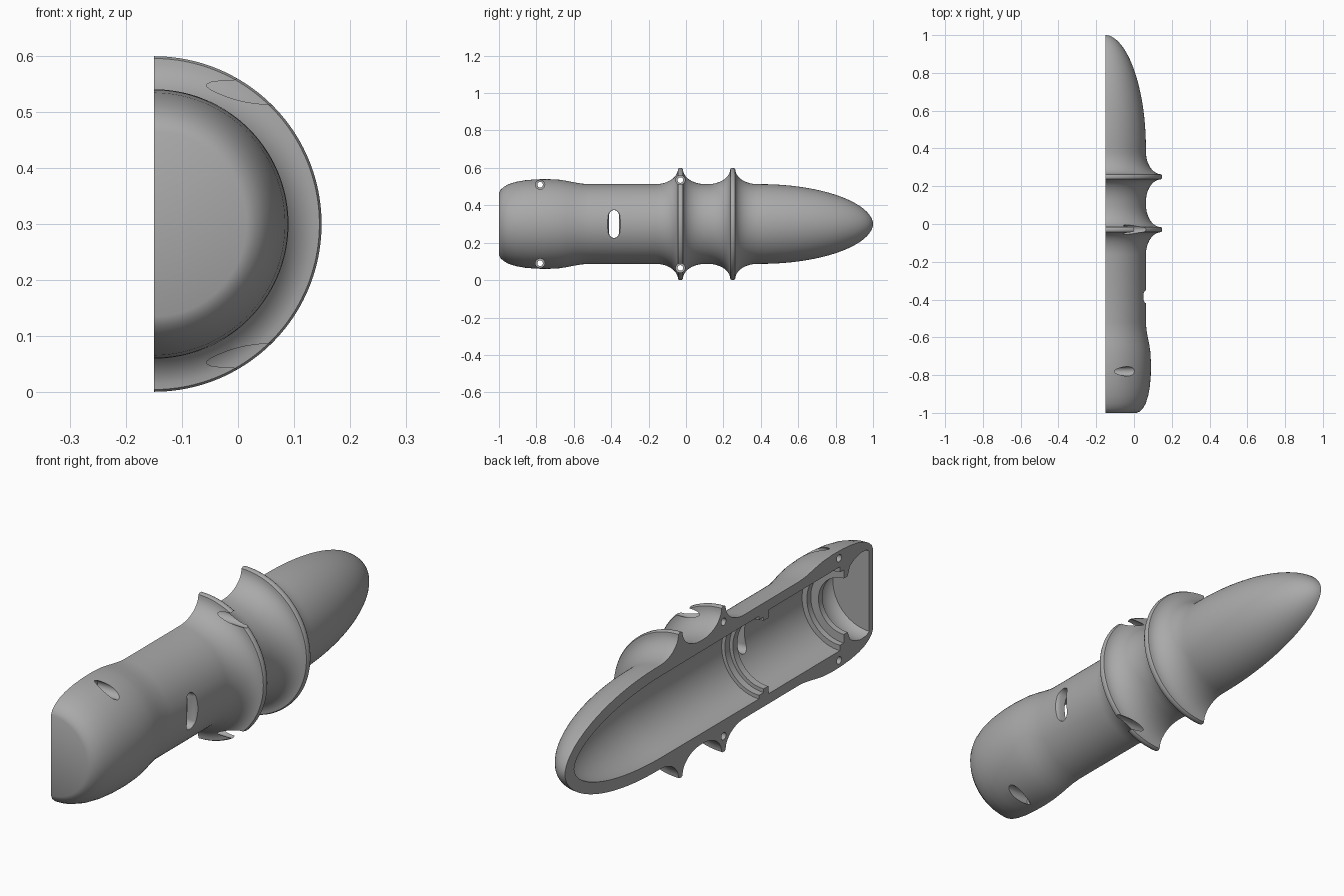
import bpy, bmesh, math
from mathutils import Matrix

default = bpy.data.objects.get("Cube")
if default:
    bpy.data.objects.remove(default, do_unlink=True)

AX, AZ = -0.15, 0.30      # long axis of the shell
TUBE, RIM = 0.213, 0.30   # plain tube and flange radii
SEGMENTS = 80

grey = bpy.data.materials.new("plain grey")
grey.use_nodes = True
grey.diffuse_color = (0.4, 0.4, 0.4, 1)
grey.node_tree.nodes["Principled BSDF"].inputs["Base Color"].default_value = (0.4, 0.4, 0.4, 1)


def make_object(name, bm):
    bmesh.ops.recalc_face_normals(bm, faces=bm.faces)
    mesh = bpy.data.meshes.new(name)
    bm.to_mesh(mesh)
    bm.free()
    mesh.materials.append(grey)
    obj = bpy.data.objects.new(name, mesh)
    bpy.context.collection.objects.link(obj)
    return obj


def half_revolve(name, profile):
    """Turn a closed (y, radius) profile half way round the axis and cap the cut."""
    bm = bmesh.new()
    rows = []
    for y, r in profile:
        if r == 0:
            rows.append([bm.verts.new((AX, y, AZ))] * (SEGMENTS + 1))
        else:
            turns = [math.pi * i / SEGMENTS for i in range(SEGMENTS + 1)]
            rows.append([bm.verts.new((AX + r * math.sin(a), y, AZ + r * math.cos(a))) for a in turns])
    for one, two in zip(rows, rows[1:]):
        if one[0] is one[1] and two[0] is two[1]:
            continue
        for i in range(SEGMENTS):
            corners = list(dict.fromkeys((one[i], one[i + 1], two[i + 1], two[i])))
            bm.faces.new(corners)
    for end in (0, SEGMENTS):
        bm.faces.new([row[end] for row in rows])
    return make_object(name, bm)


def flare(peak, side, reach=0.12, steps=12):
    """Concave sweep from a flange rim down to the tube."""
    out = []
    for i in range(steps + 1):
        t = 1 - math.cos(math.pi / 2 * i / steps)
        drop = math.sqrt(max(0, 1 - (1 - t) ** 2))
        out.append((peak + side * (0.013 + t * reach), RIM - 0.005 - (RIM - 0.005 - TUBE) * drop))
    return out


def nose(start, tip, radius, power, steps=28):
    out = []
    for i in range(steps):
        t = math.sin(math.pi / 2 * i / steps)
        out.append((start + (tip - start) * t, radius * (1 - t * t) ** power))
    return out + [(tip, 0)]


# Outside: rounded base, waist, two flanges, tapered nose
outer = [(-1, 0), (-1, 0.165), (-0.992, 0.182), (-0.975, 0.198), (-0.95, 0.212),
         (-0.91, 0.225), (-0.86, 0.234), (-0.8, 0.239), (-0.74, 0.24), (-0.68, 0.237),
         (-0.64, 0.231), (-0.6, 0.223), (-0.56, 0.216), (-0.52, TUBE)]
for peak in (-0.03, 0.25):
    outer += flare(peak, -1)[::-1] + [(peak - 0.006, RIM - 0.001), (peak + 0.006, RIM - 0.001)] + flare(peak, 1)
outer += nose(0.40, 1.0, TUBE, 0.53)

# Inside: base chamber, stepped seat, tube, notched ring, nose cavity
inner = [(-0.975, 0), (-0.975, 0.165), (-0.96, 0.175), (-0.92, 0.178), (-0.88, 0.168),
         (-0.85, 0.15), (-0.835, 0.115), (-0.81, 0.115), (-0.81, 0.15), (-0.785, 0.15),
         (-0.785, 0.172), (-0.32, 0.172), (-0.32, 0.14), (-0.29, 0.14), (-0.29, 0.155),
         (-0.26, 0.155), (-0.26, 0.17)]
inner += nose(0.36, 0.94, 0.168, 0.53)

shell = half_revolve("half_shell", inner + outer[::-1])


# Cutters for screw holes and side slot
def rod(name, radius, x0, x1, y, z):
    bm = bmesh.new()
    place = Matrix.Translation(((x0 + x1) / 2, y, z)) @ Matrix.Rotation(math.pi / 2, 4, 'Y')
    bmesh.ops.create_cone(bm, cap_ends=True, segments=32, radius1=radius, radius2=radius,
                          depth=x1 - x0, matrix=place)
    return make_object(name, bm)


def slot_cutter(y, half_len, sections):
    """Capsule outline swept along x with a width per section."""
    bm = bmesh.new()
    rings = []
    for x, r in sections:
        ring = []
        for i in range(32):
            a = math.pi * (i + 0.5) / 16
            shift = half_len if math.sin(a) > 0 else -half_len
            ring.append(bm.verts.new((x, y + r * math.cos(a), AZ + shift + r * math.sin(a))))
        rings.append(ring)
    for one, two in zip(rings, rings[1:]):
        for i in range(32):
            j = (i + 1) % 32
            bm.faces.new((one[i], one[j], two[j], two[i]))
    bm.faces.new(rings[0])
    bm.faces.new(rings[-1])
    return make_object("slot_cutter", bm)


cutters = [slot_cutter(-0.385, 0.048, [(-0.05, 0.026), (0.045, 0.026), (0.055, 0.029), (0.07, 0.04)])]
for y, offset in ((-0.78, 0.21), (-0.03, 0.235)):
    for side in (-1, 1):
        z = AZ + side * offset
        cutters.append(rod("screw_hole_cutter", 0.015, -0.2, 0.2, y, z))
        cutters.append(rod("screw_head_cutter", 0.025, -0.11, 0.2, y, z))

for cutter in cutters:
    cutter.hide_render = True
    mod = shell.modifiers.new("cut", 'BOOLEAN')
    mod.operation = 'DIFFERENCE'
    mod.solver = 'EXACT'
    mod.object = cutter

# Bake the cuts and remove the cutters
graph = bpy.context.evaluated_depsgraph_get()
baked = bpy.data.meshes.new_from_object(shell.evaluated_get(graph))
shell.modifiers.clear()
shell.data = baked
for cutter in cutters:
    bpy.data.objects.remove(cutter, do_unlink=True)

bpy.ops.object.select_all(action='DESELECT')
shell.select_set(True)
bpy.context.view_layer.objects.active = shell
bpy.ops.object.shade_smooth_by_angle(angle=math.radians(30))
